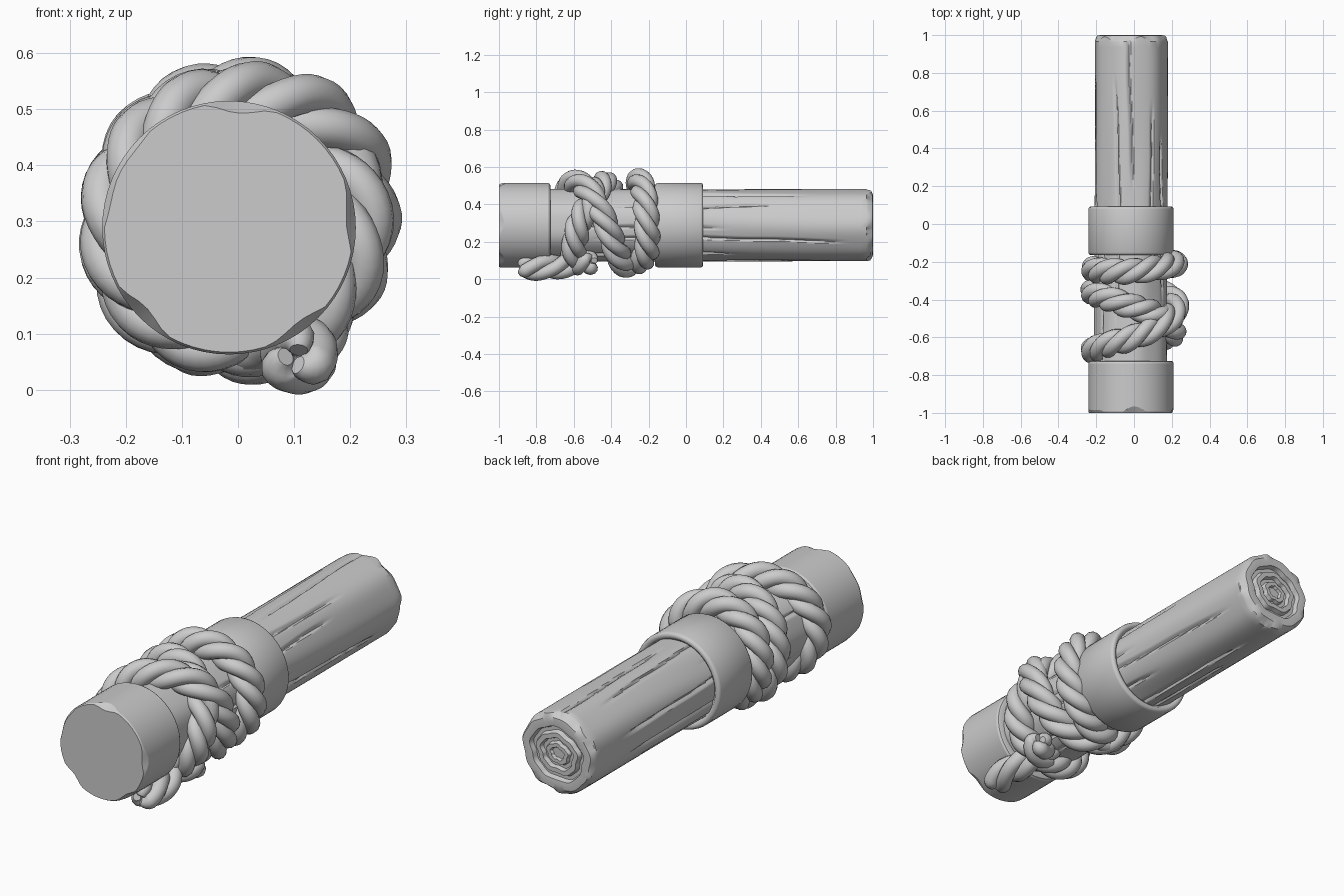
import bpy, bmesh, math, random
from math import sin, cos, pi, tau
from mathutils import Vector

if "Cube" in bpy.data.objects:
    bpy.data.objects.remove(bpy.data.objects["Cube"])
random.seed(4)

grey = bpy.data.materials.new("plain grey")
grey.use_nodes = True
COLOUR = (0.6, 0.6, 0.6, 1)
grey.diffuse_color = COLOUR
grey.node_tree.nodes["Principled BSDF"].inputs["Base Color"].default_value = COLOUR

AXIS_X, AXIS_Z = -0.016, 0.289


def finish(ob, angle):
    bpy.ops.object.select_all(action='DESELECT')
    ob.select_set(True)
    bpy.context.view_layer.objects.active = ob
    if ob.type == 'CURVE':
        bpy.ops.object.convert(target='MESH')
    ob = bpy.context.object
    ob.data.materials.clear()
    ob.data.materials.append(grey)
    bpy.ops.object.shade_smooth_by_angle(angle=math.radians(angle))


def lathe(name, rows, sides, shape, closed=False, angle=35):
    """Rings of (y, radius) about the long axis, adjusted by shape(row, angle, y, r)."""
    bm = bmesh.new()
    rings = []
    for k, (y, r) in enumerate(rows):
        ring = []
        for i in range(sides):
            a = tau * i / sides
            yy, rr = shape(k, a, y, r)
            ring.append(bm.verts.new((AXIS_X + rr * cos(a), yy, AXIS_Z + rr * sin(a))))
        rings.append(ring)
    pairs = list(zip(rings, rings[1:]))
    if closed:
        pairs.append((rings[-1], rings[0]))
    for lo, hi in pairs:
        for i in range(sides):
            j = (i + 1) % sides
            bm.faces.new((lo[i], lo[j], hi[j], hi[i]))
    if not closed:
        bm.faces.new(rings[0])
        bm.faces.new(rings[-1])
    bmesh.ops.recalc_face_normals(bm, faces=bm.faces)
    me = bpy.data.meshes.new(name)
    bm.to_mesh(me)
    bm.free()
    ob = bpy.data.objects.new(name, me)
    bpy.context.collection.objects.link(ob)
    finish(ob, angle)


# Wooden shaft: long wavering cracks, chipped rim, growth rings on the end
cracks = []
for c in range(13):
    start = random.uniform(-0.9, 0.25)
    cracks.append((tau * c / 13 + random.uniform(-0.12, 0.12), random.uniform(0, tau),
                   random.uniform(0.04, 0.09), start, start + random.uniform(0.8, 1.4)))


def wood_shape(k, a, y, r):
    if k >= shaft_rows:                      # carved end, more oval and wavy inward
        wave = 0.05 * sin(2 * a + 1) + 0.025 * sin(5 * a) + 0.015 * sin(9 * a)
        if k == shaft_rows:
            return y + 0.008 * sin(6 * a) + 0.006 * sin(11 * a), r
        return y, r * (1 + wave * (1.1 - r / 0.193) * 2.5 + 0.012 * sin(11 * a))
    r += 0.0025 * sin(7 * a + 2 * sin(2 * y)) - 0.0015
    for base, phase, sway, lo, hi in cracks:
        if lo < y < hi:
            mid = base + sway * sin(3.2 * y + phase) + 0.015 * sin(11 * y + phase)
            d = (a - mid + pi) % tau - pi
            fade = min(1, (y - lo) / 0.15, (hi - y) / 0.15)
            if -0.03 < d < 0.09:             # steep on one side, shallow on the other
                depth = 1 + d / 0.03 if d < 0 else 1 - d / 0.09
                r -= 0.012 * fade * depth
    return y, r


shaft = [(-0.95 + 1.915 * i / 64, 0.194) for i in range(65)]
shaft_rows = len(shaft)
end = [(0.978, 0.188), (0.998, 0.172), (1.0, 0.15), (0.998, 0.132), (0.975, 0.125),
       (0.975, 0.108), (0.996, 0.1), (0.996, 0.078), (0.976, 0.072), (0.976, 0.056),
       (0.994, 0.05), (0.994, 0.032), (0.98, 0.027), (0.98, 0.012)]
lathe("wooden_shaft", shaft + end, 224, wood_shape)


# Butt cap with a roughly chipped front edge
def cap_shape(k, a, y, r):
    chip = max(0, sin(5 * a + 0.6) + 0.6 * sin(8 * a + 2))
    if k == 0:
        return y, r - 0.011 * chip
    if k == 1:
        return y + 0.018 * chip, r
    return y, r


lathe("butt_cap", [(-1.0, 0.222), (-0.993, 0.226), (-0.738, 0.226),
                   (-0.728, 0.221), (-0.724, 0.212), (-0.724, 0.18)], 64, cap_shape, angle=25)

# Collar: hollow sleeve with rounded lips
lathe("collar", [(-0.165, 0.18), (-0.165, 0.213), (-0.161, 0.221), (-0.15, 0.226),
                 (0.078, 0.226), (0.087, 0.223), (0.092, 0.215), (0.092, 0.203),
                 (0.085, 0.197), (0.07, 0.18)], 64, lambda k, a, y, r: (y, r),
      closed=True, angle=50)


# Rope: three strands twisted around a guide path
def spline(p, t, cyclic):
    n = len(p)
    i = int(t)
    f = t - i
    get = (lambda j: p[j % n]) if cyclic else (lambda j: p[max(0, min(n - 1, j))])
    a, b, c, d = (get(i + o) for o in (-1, 0, 1, 2))
    return b + (c - a) * (f / 2) + (a * 2 - b * 5 + c * 4 - d) * (f * f / 2) \
        + (b * 3 - a - c * 3 + d) * (f ** 3 / 2)


def rope(name, path, turns, cyclic=False, taper=False):
    count = len(path)
    for s in range(3):
        cu = bpy.data.curves.new(f"{name}_strand_{s + 1}", 'CURVE')
        cu.dimensions = '3D'
        cu.bevel_depth = 0.0365
        cu.bevel_resolution = 4
        cu.use_fill_caps = True
        sp = cu.splines.new('POLY')
        sp.points.add(count - 1)
        sp.use_cyclic_u = cyclic
        for i, p in enumerate(path):
            ahead = path[(i + 1) % count] if cyclic else path[min(i + 1, count - 1)]
            tangent = (ahead - path[i - 1] if (i or cyclic) else ahead - p).normalized()
            out = Vector((p.x - AXIS_X, 0, p.z - AXIS_Z))
            out = (out - tangent * out.dot(tangent)).normalized()
            side = tangent.cross(out)
            w = -tau * (turns * i / count + s / 3)
            edge = min(1, 0.45 + 0.12 * i) if taper else 1
            q = p + (out * cos(w) + side * sin(w)) * 0.034 * edge
            sp.points[i].co = (*q, 1)
            sp.points[i].radius = edge
        ob = bpy.data.objects.new(cu.name, cu)
        bpy.context.collection.objects.link(ob)
        finish(ob, 60)


# Closed wrapping of three turns, given each eighth of a turn as (y, radius)
wrap = [(-0.21, .216), (-0.225, .22), (-0.25, .222), (-0.25, .216),
        (-0.24, .213), (-0.26, .21), (-0.32, .226), (-0.37, .22),
        (-0.43, .222), (-0.52, .232), (-0.6, .212), (-0.64, .21),
        (-0.67, .216), (-0.64, .215), (-0.61, .212), (-0.6, .21),
        (-0.57, .208), (-0.49, .2), (-0.44, .208), (-0.39, .212),
        (-0.36, .216), (-0.33, .226), (-0.26, .208), (-0.21, .21)]
keys = [Vector((y, r, 0)) for y, r in wrap]
steps = 14
coil = []
for i in range(len(keys) * steps):
    k = spline(keys, i / steps, True)
    a = tau * i / (8 * steps)
    coil.append(Vector((k.y * cos(a), k.x, 0.303 + k.y * sin(a))))
rope("rope_wrap", coil, 13, cyclic=True)

# Loose rope ends hanging below
tail_keys = [(0.1, -0.885, 0.058), (0.11, -0.8, 0.062), (0.105, -0.7, 0.066),
             (0.07, -0.62, 0.085), (0.0, -0.58, 0.1)]
stub_keys = [(0.15, -0.5, 0.1), (0.11, -0.55, 0.085), (0.04, -0.6, 0.1)]
for name, pts, turns in (("rope_tail", tail_keys, 1), ("rope_stub", stub_keys, 0.5)):
    pts = [Vector(p) for p in pts]
    n = 12 * (len(pts) - 1)
    rope(name, [spline(pts, i / 12, False) for i in range(n)], turns, taper=True)
